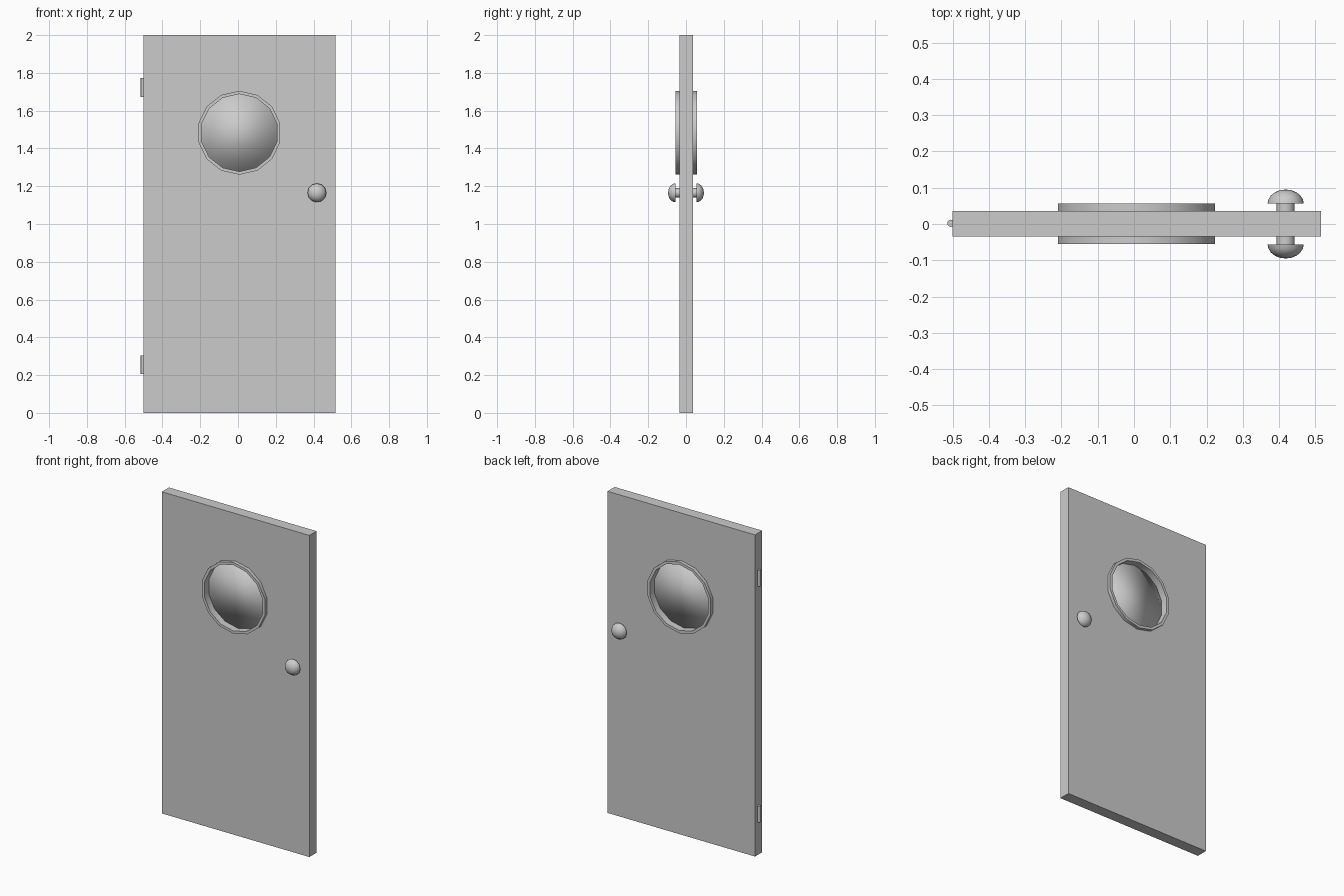
import bpy, bmesh
from math import pi, cos, sin, radians

if "Cube" in bpy.data.objects:
    bpy.data.objects.remove(bpy.data.objects["Cube"])


def lathe(name, profile, sides, center, axis='Y', closed=False, smooth=60, phase=pi / 2):
    """Revolve (radius, offset) points around an axis through center."""
    bm = bmesh.new()
    rings = []
    for r, h in profile:
        count = 1 if r == 0 else sides
        ring = []
        for i in range(count):
            a = phase + 2 * pi * i / sides
            u, v = r * cos(a), r * sin(a)
            p = (u, h, v) if axis == 'Y' else (u, v, h)
            ring.append(bm.verts.new(p))
        rings.append(ring)
    pairs = list(zip(rings, rings[1:] + rings[:1])) if closed else list(zip(rings, rings[1:]))
    for a, b in pairs:
        for i in range(sides):
            j = (i + 1) % sides
            quad = [a[i % len(a)], a[j % len(a)], b[j % len(b)], b[i % len(b)]]
            bm.faces.new(list(dict.fromkeys(quad)))
    if not closed:
        for ring in (rings[0], rings[-1]):
            if len(ring) > 1:
                bm.faces.new(ring)
    bmesh.ops.recalc_face_normals(bm, faces=bm.faces)
    me = bpy.data.meshes.new(name)
    bm.to_mesh(me)
    bm.free()
    ob = bpy.data.objects.new(name, me)
    ob.location = center
    bpy.context.collection.objects.link(ob)
    bpy.ops.object.select_all(action='DESELECT')
    ob.select_set(True)
    bpy.context.view_layer.objects.active = ob
    if smooth >= 180:
        bpy.ops.object.shade_smooth()
    elif smooth:
        bpy.ops.object.shade_smooth_by_angle(angle=radians(smooth))
    return ob


WINDOW = (0.007, 0.001, 1.483)
KNOB_X, KNOB_Z = 0.418, 1.165

# Door slab with a round opening
bpy.ops.mesh.primitive_cube_add(size=1, location=(0.0075, 0.001, 1))
door = bpy.context.object
door.name = "door_panel"
door.scale = (1.015, 0.07, 2)
bpy.ops.object.transform_apply(location=False, rotation=False, scale=True)
cutter = lathe("window_cutter", [(0.212, -0.2), (0.212, 0.2)], 14, WINDOW, smooth=0)
cutter.hide_render = True
mod = door.modifiers.new("opening", 'BOOLEAN')
mod.object = cutter
mod.solver = 'EXACT'
bpy.context.view_layer.objects.active = door
bpy.ops.object.modifier_apply(modifier=mod.name)
bpy.data.objects.remove(cutter)

# Porthole rim running through the door, and its pane
lathe("window_rim", [(0.222, -0.056), (0.222, 0.056), (0.205, 0.056), (0.205, -0.056)],
      14, WINDOW, closed=True)
lathe("window_pane", [(0.207, -0.012), (0.207, 0.012)], 14, WINDOW, smooth=180)

# Knobs on both faces
for side, label in ((-1, "front"), (1, "back")):
    at = (KNOB_X, 0, KNOB_Z)
    lathe(f"{label}_knob_stem", [(0.025, side * 0.03), (0.025, side * 0.06)], 12, at)
    dome = [(0.05 * cos(t), side * (0.056 + 0.039 * sin(t)))
            for t in (i * pi / 10 for i in range(5))]
    lathe(f"{label}_knob", dome + [(0, side * 0.095)], 12, at)

# Hinge barrels
for z, label in ((0.255, "lower"), (1.722, "upper")):
    lathe(f"{label}_hinge", [(0.01, -0.05), (0.01, 0.05)], 12, (-0.505, 0.002, z), axis='Z')
